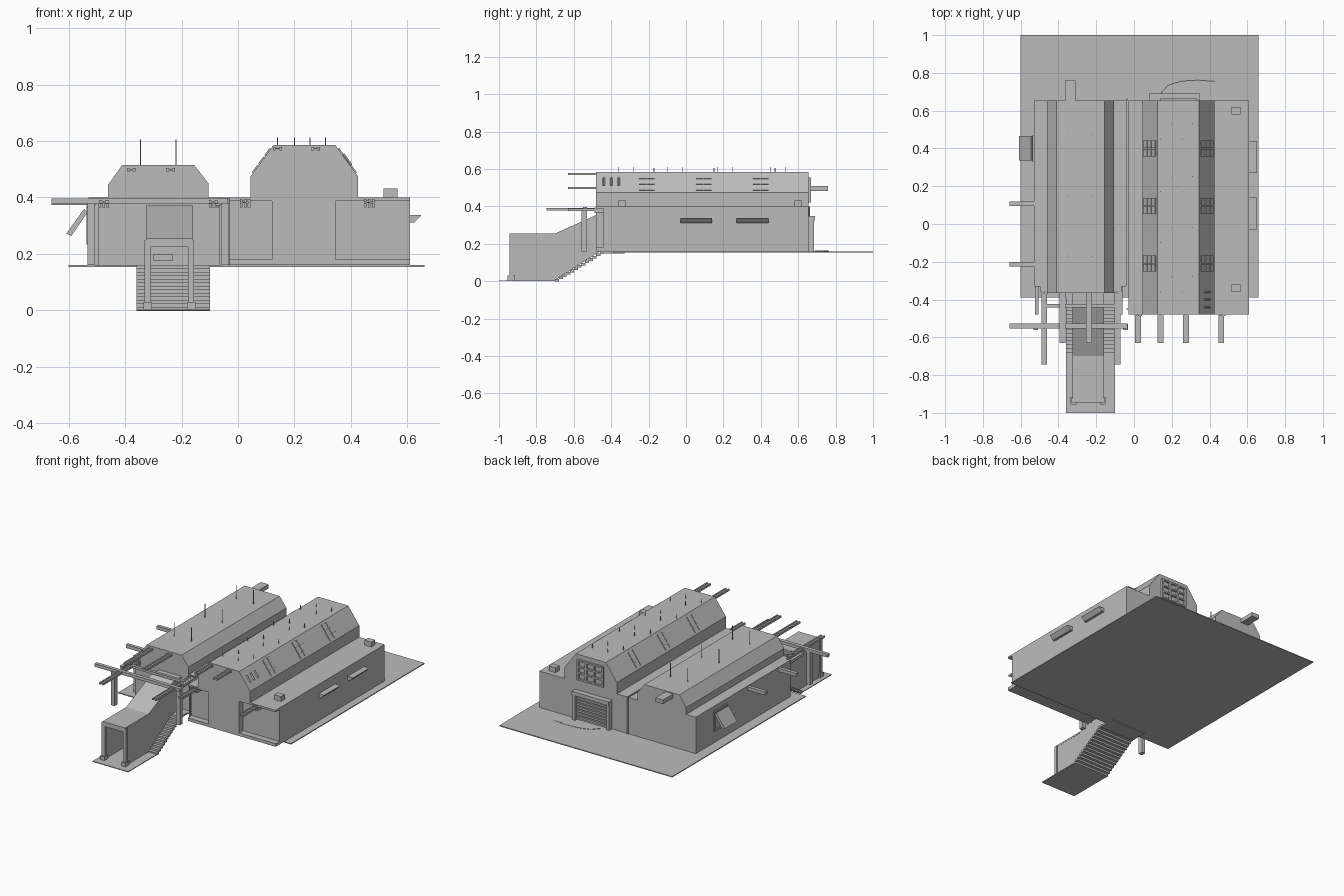
import bpy
import bmesh
import math
from mathutils import Vector, Matrix

default_cube = bpy.data.objects.get("Cube")
if default_cube:
    bpy.data.objects.remove(default_cube, do_unlink=True)

grey = bpy.data.materials.new("plain_grey")
grey.use_nodes = True
grey_value = (0.5, 0.5, 0.5, 1)
grey.diffuse_color = grey_value
for node in grey.node_tree.nodes:
    if node.type == "BSDF_PRINCIPLED":
        node.inputs["Base Color"].default_value = grey_value


def finish(name, bm):
    """Turn a bmesh into a linked grey object."""
    bmesh.ops.recalc_face_normals(bm, faces=bm.faces)
    mesh = bpy.data.meshes.new(name)
    bm.to_mesh(mesh)
    bm.free()
    mesh.materials.append(grey)
    obj = bpy.data.objects.new(name, mesh)
    bpy.context.collection.objects.link(obj)
    return obj


def box(name, x, y, z):
    """Axis-aligned block; each argument is a (low, high) pair."""
    bm = bmesh.new()
    bmesh.ops.create_cube(bm, size=1)
    for vert in bm.verts:
        for axis, (low, high) in enumerate((x, y, z)):
            vert.co[axis] = high if vert.co[axis] > 0 else low
    return finish(name, bm)


def around(centre, width):
    return centre - width / 2, centre + width / 2


def prism(name, profile, span, along_x=False):
    """Extrude a profile (x,z along y, or y,z along x)."""
    bm = bmesh.new()
    start, end = span

    def place(point, depth):
        a, b = point
        return (depth, a, b) if along_x else (a, depth, b)

    face = bm.faces.new([bm.verts.new(place(p, start)) for p in profile])
    extruded = bmesh.ops.extrude_face_region(bm, geom=[face])["geom"]
    shift = Vector(place((0, 0), end - start))
    moved = [v for v in extruded if isinstance(v, bmesh.types.BMVert)]
    bmesh.ops.translate(bm, verts=moved, vec=shift)
    return finish(name, bm)


def rod(name, start, end, radius, sides=6):
    """Thin straight cylinder between two points."""
    a, b = Vector(start), Vector(end)
    bm = bmesh.new()
    turn = (b - a).to_track_quat("Z", "Y").to_matrix().to_4x4()
    bmesh.ops.create_cone(bm, cap_ends=True, segments=sides, radius1=radius,
                          radius2=radius, depth=(b - a).length,
                          matrix=Matrix.Translation((a + b) / 2) @ turn)
    return finish(name, bm)


FLOOR, EAVE, ROOF = 0.16, 0.4, 0.585
BACK = 0.655
LOW_ROOF = 0.515

# Ground slabs
box("ground_slab", (-0.6, 0.66), (-0.39, 1), (FLOOR - 0.006, FLOOR))
box("stair_foot_slab", (-0.36, -0.1), (-1, -0.7), (0, 0.005))

# Wide wing with raised hall
box("wide_wing", (-0.03, 0.61), (-0.44, BACK), (FLOOR, EAVE))
box("wide_wing_plinth", (-0.03, 0.61), (-0.48, -0.44), (FLOOR, FLOOR + 0.02))
box("wide_wing_eave", (-0.03, 0.61), (-0.48, -0.44), (EAVE - 0.012, EAVE))
box("wide_front_bay", (0.12, 0.345), (-0.48, -0.4), (FLOOR, EAVE))
prism("wide_hall", [(0.045, EAVE - 0.01), (0.045, 0.475), (0.125, ROOF),
                    (0.345, ROOF), (0.425, 0.475), (0.425, EAVE - 0.01)],
      (-0.48, BACK))

# Narrow wing with raised hall
box("narrow_wing", (-0.53, -0.04), (-0.33, BACK), (FLOOR, EAVE))
box("narrow_front_bay", (-0.495, -0.065), (-0.36, -0.3), (FLOOR, EAVE))
prism("narrow_hall", [(-0.46, EAVE - 0.01), (-0.46, 0.445), (-0.41, LOW_ROOF),
                      (-0.155, LOW_ROOF), (-0.105, 0.45), (-0.105, EAVE - 0.01)],
      (-0.365, BACK))
for y in (-0.45, BACK + 0.004):
    rod("joint_pipe", (-0.035, y, FLOOR), (-0.035, y, EAVE), 0.005)

# Roof skylights on both slopes of the wide hall
slope_angle = math.atan2(0.11, 0.08)
for side in (-1, 1):
    for middle in (-0.21, 0.095, 0.4):
        for column in (-1, 1):
            for row in range(3):
                t = (row + 0.5) / 3
                x = 0.235 + side * (0.184 - t * 0.066)
                z = 0.484 + t * 0.091
                bm = bmesh.new()
                spin = Matrix.Rotation(side * slope_angle, 4, "Y")
                move = Matrix.Translation((x, middle + column * 0.022, z))
                size = Matrix.Diagonal((0.032, 0.04, 0.009, 1))
                bmesh.ops.create_cube(bm, size=1, matrix=move @ spin @ size)
                finish("skylight_pane", bm)

# Antennas
for x in (-0.345, -0.22):
    for y in (-0.17, 0.15, 0.475):
        rod("tall_antenna", (x, y, LOW_ROOF), (x, y, 0.605), 0.0025)
for x, offset in ((0.14, 0), (0.2, 0.08), (0.255, 0), (0.31, 0.08)):
    for y in (-0.36, -0.1, 0.17, 0.45):
        rod("short_antenna", (x, y + offset, ROOF), (x, y + offset, 0.612), 0.002)

# Rooftop units and exhaust duct
for y in (-0.34, 0.6):
    box("rooftop_unit", (0.515, 0.565), around(y, 0.04), (EAVE, 0.432))
box("exhaust_duct", (-0.365, -0.31), (BACK - 0.02, 0.76), (0.483, 0.51))

# Side window hoods on the wide wing
for y in (0.055, 0.355):
    prism("window_hood", [(0.61, 0.312), (0.625, 0.312), (0.65, 0.338),
                          (0.61, 0.338)], around(y, 0.17))

# Hatch on the narrow wing side
for y in (0.335, 0.465):
    box("hatch_jamb", (-0.537, -0.53), around(y, 0.012), (0.24, 0.365))
for z in (0.24, 0.365):
    box("hatch_rail", (-0.537, -0.53), (0.335, 0.465), around(z, 0.012))
prism("hatch_panel", [(-0.608, 0.272), (-0.59, 0.264), (-0.533, 0.347),
                      (-0.545, 0.36)], (0.335, 0.465))

# Rear shutter door with slats and frame
box("shutter", (0.09, 0.34), (BACK, 0.662), (FLOOR, 0.34))
for row in range(8):
    z = FLOOR + 0.012 + row * 0.021
    box("shutter_slat", (0.1, 0.33), (0.66, 0.67), (z, z + 0.012))
for x in (0.09, 0.34):
    box("door_post", around(x, 0.02), (BACK, 0.685), (FLOOR, 0.35))
box("door_header", (0.08, 0.35), (BACK, 0.69), (0.325, 0.35))
arc = [(0.14, 0.69), (0.18, 0.735), (0.25, 0.757), (0.34, 0.762), (0.43, 0.755)]
for (ax, ay), (bx, by) in zip(arc, arc[1:]):
    rod("ground_track", (ax, ay, FLOOR), (bx, by, FLOOR), 0.003)

# Rear lattice window in the hall gable
for x in (0.145, 0.205, 0.265, 0.325):
    box("lattice_bar", around(x, 0.012), (BACK, 0.667), (0.425, 0.55))
for z in (0.425, 0.467, 0.508, 0.55):
    box("lattice_rail", (0.14, 0.33), (BACK, 0.667), around(z, 0.01))

# Front stairs
steps = 13
for i in range(steps):
    y = -0.7 + i * 0.02
    z = (i + 1) * FLOOR / steps
    box("stair_step", (-0.36, -0.1), (y, y + 0.022), (z - 0.014, z))
box("stair_landing", (-0.36, -0.1), (-0.44, -0.33), (FLOOR - 0.012, FLOOR))

# Covered stair tunnel: two walls and a bent roof
wall_shape = [(-0.945, 0.005), (-0.7, 0.005), (-0.46, FLOOR), (-0.35, FLOOR),
              (-0.35, 0.372), (-0.44, 0.372), (-0.7, 0.255), (-0.945, 0.255)]
for x in (-0.32, -0.166):
    prism("tunnel_wall", wall_shape, around(x, 0.01), along_x=True)
    box("tunnel_post", around(x, 0.022), (-0.945, -0.925), (0.005, 0.25))
    box("post_foot", around(x, 0.03), (-0.955, -0.915), (0.005, 0.03))
roof_line = [(-0.945, 0.255), (-0.7, 0.255), (-0.44, 0.372), (-0.35, 0.372)]
roof_shape = roof_line + [(y, z - 0.01) for y, z in reversed(roof_line)]
prism("tunnel_roof", roof_shape, (-0.325, -0.16), along_x=True)
box("tunnel_lintel", (-0.32, -0.166), (-0.945, -0.93), (0.225, 0.25))
box("entrance_sill", (-0.3, -0.23), (-0.38, -0.36), (0.175, 0.2))

# Gantry in front of the narrow wing
box("gantry_crossbeam", (-0.66, -0.035), around(-0.54, 0.024), (0.376, 0.396))
box("gantry_rear_beam", (-0.475, -0.085), around(-0.432, 0.018), (0.376, 0.392))
for x in (-0.52, -0.045):
    box("gantry_post", around(x, 0.026), around(-0.545, 0.03), (FLOOR, 0.38))
for x in (-0.515, -0.07):
    box("gantry_stub", around(x, 0.02), (-0.48, -0.33), (0.372, 0.39))

# Paired rails running out of the fronts
for x, front, back, z in ((-0.475, -0.745, -0.33, 0.385), (-0.088, -0.745, -0.33, 0.385),
                          (0.022, -0.63, -0.44, 0.382), (0.462, -0.63, -0.44, 0.382),
                          (0.14, -0.63, -0.48, 0.573), (0.275, -0.63, -0.48, 0.573),
                          (-0.378, -0.63, -0.36, 0.498), (-0.238, -0.63, -0.36, 0.498)):
    for side in (-1, 1):
        box("front_rail", around(x + side * 0.011, 0.009), (front, back), around(z, 0.012))
    box("rail_web", around(x, 0.02), (front, back), around(z, 0.004))

# Beams sticking out of the narrow wing side
for y in (0.107, -0.213):
    box("side_beam", (-0.66, -0.53), around(y, 0.022), (0.374, 0.396))

# Slots under the front eaves
for x, y in ((-0.475, -0.36), (-0.085, -0.36), (0.025, -0.48), (0.465, -0.48)):
    for offset in (-0.014, 0, 0.014):
        box("eave_slot", around(x + offset, 0.009), (y - 0.008, y + 0.05), (0.365, 0.395))

# Louvres at the front end of the wide hall's outer slope
for y in (-0.44, -0.4, -0.36):
    rod("slope_louvre", (0.372, y, 0.552), (0.4, y, 0.513), 0.006, 4)
